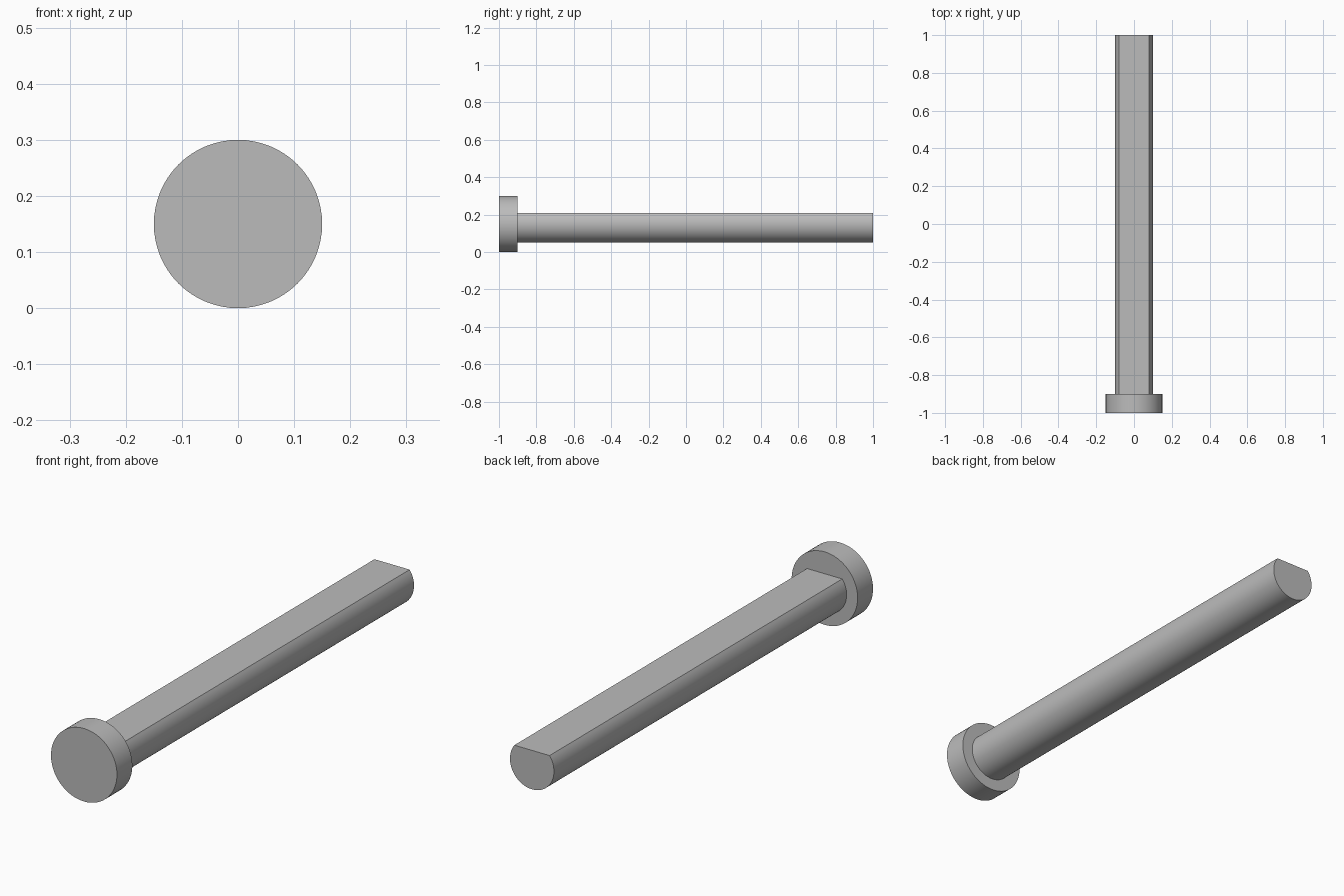
import bpy, bmesh, math

cube = bpy.data.objects.get("Cube")
if cube:
    bpy.data.objects.remove(cube, do_unlink=True)

AXIS_Z = 0.15

steel = bpy.data.materials.new("grey_steel")
steel.use_nodes = True
colour = (0.5, 0.5, 0.5, 1)
steel.diffuse_color = colour
steel.node_tree.nodes["Principled BSDF"].inputs["Base Color"].default_value = colour


def extrude_profile(name, profile, y_start, y_end):
    """Solid with an x-z outline, pushed along y."""
    bm = bmesh.new()
    face = bm.faces.new([bm.verts.new((x, y_start, z)) for x, z in profile])
    pushed = bmesh.ops.extrude_face_region(bm, geom=[face], use_keep_orig=True)
    verts = [v for v in pushed["geom"] if isinstance(v, bmesh.types.BMVert)]
    bmesh.ops.translate(bm, verts=verts, vec=(0, y_end - y_start, 0))
    bmesh.ops.recalc_face_normals(bm, faces=bm.faces)
    mesh = bpy.data.meshes.new(name)
    bm.to_mesh(mesh)
    bm.free()
    mesh.materials.append(steel)
    obj = bpy.data.objects.new(name, mesh)
    bpy.context.collection.objects.link(obj)
    bpy.ops.object.select_all(action="DESELECT")
    obj.select_set(True)
    bpy.context.view_layer.objects.active = obj
    bpy.ops.object.shade_smooth_by_angle(angle=math.radians(30))
    return obj


def arc(radius, start, sweep, count):
    """Points along an arc about the pin axis."""
    angles = [start + sweep * i / count for i in range(count + 1)]
    return [(radius * math.cos(a), AXIS_Z + radius * math.sin(a)) for a in angles]


# Round head: a full circle without the repeated last point
extrude_profile("pin_head", arc(0.15, math.pi / 2, math.tau, 64)[:-1], -1, -0.9)

# Shaft: a circle cut by a flat along its top
flat = math.asin(0.6)
extrude_profile("flatted_shaft", arc(0.1, math.pi - flat, math.pi + 2 * flat, 48), -0.9, 1)
